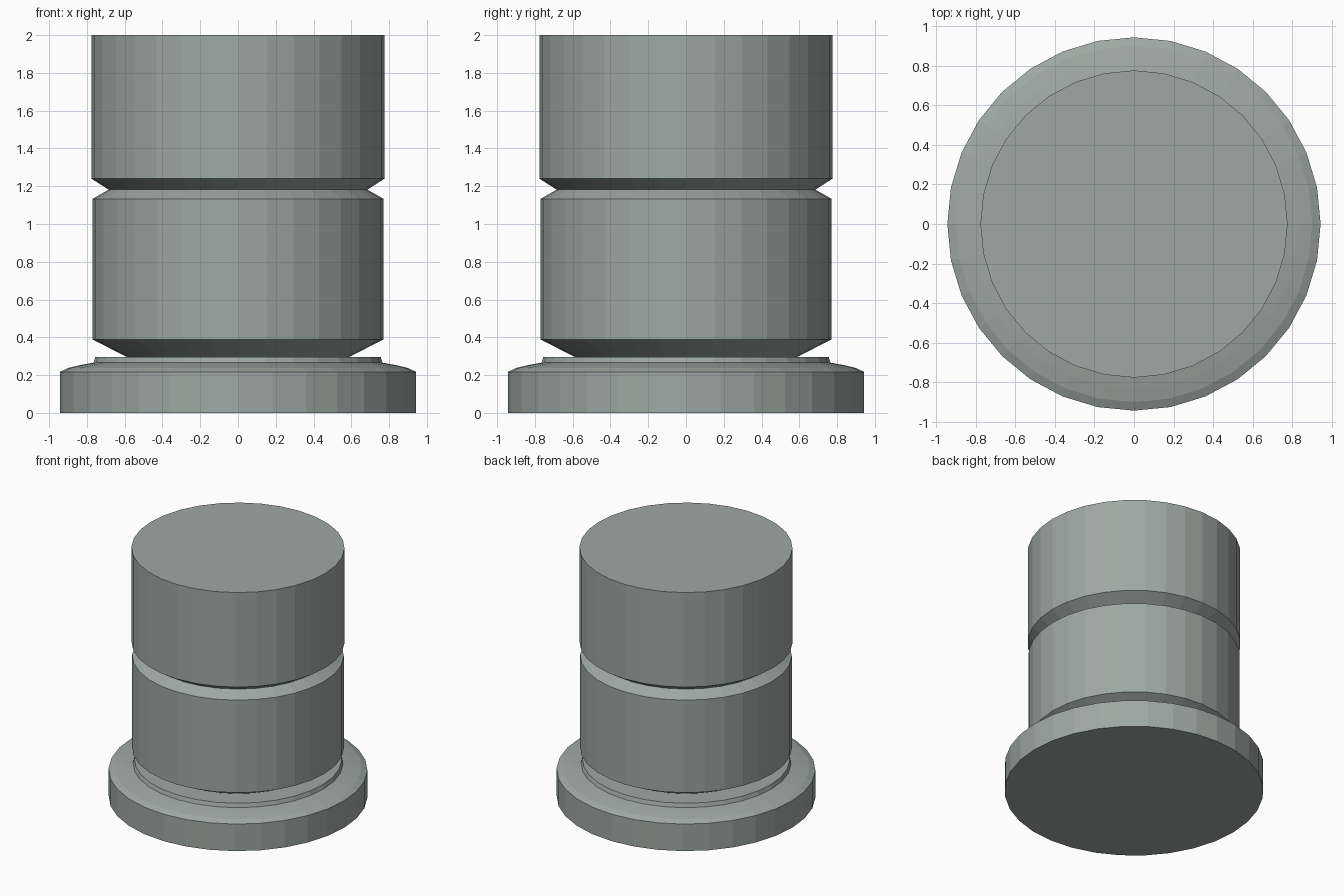
import bpy, bmesh, math

if "Cube" in bpy.data.objects:
    bpy.data.objects.remove(bpy.data.objects["Cube"])

SIDES = 32

metal = bpy.data.materials.new("grey green metal")
metal.diffuse_color = (0.34, 0.395, 0.37, 1)
metal.use_nodes = True
metal.node_tree.nodes["Principled BSDF"].inputs["Base Color"].default_value = metal.diffuse_color


def lathe(name, profile):
    """Closed, flat-faced turned solid from (radius, height) points."""
    bm = bmesh.new()
    rings = []
    for r, z in profile:
        rings.append([bm.verts.new((r * math.cos(2 * math.pi * i / SIDES),
                                    r * math.sin(2 * math.pi * i / SIDES), z))
                      for i in range(SIDES)])
    for low, high in zip(rings, rings[1:]):
        for i in range(SIDES):
            j = (i + 1) % SIDES
            bm.faces.new((low[i], low[j], high[j], high[i]))
    bm.faces.new(rings[0][::-1])
    bm.faces.new(rings[-1])
    mesh = bpy.data.meshes.new(name)
    bm.to_mesh(mesh)
    bm.free()
    mesh.materials.append(metal)
    obj = bpy.data.objects.new(name, mesh)
    bpy.context.collection.objects.link(obj)
    return obj


# Wide foot with a domed shoulder and a small raised collar
lathe("base_flange", [(0.943, 0), (0.943, 0.217), (0.9, 0.238), (0.83, 0.254),
                      (0.765, 0.266), (0.755, 0.297)])

# Stacked body: tapered neck, lower drum, V groove, upper drum
lathe("grooved_body", [(0.59, 0.297), (0.771, 0.389), (0.771, 1.133),
                       (0.685, 1.182), (0.776, 1.24), (0.776, 2.0)])
